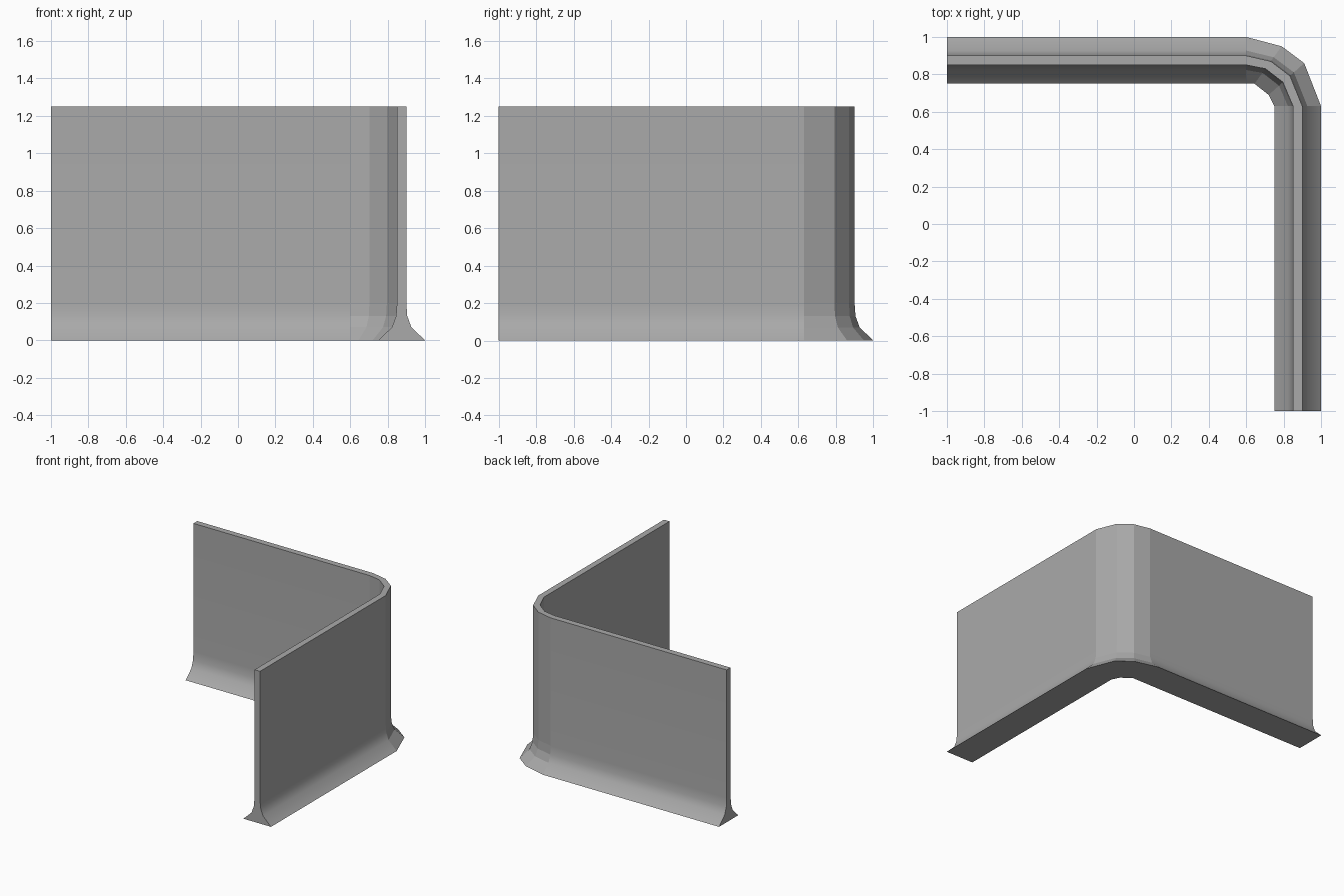
import bpy
import bmesh
from mathutils import Vector

cube = bpy.data.objects.get("Cube")
if cube:
    bpy.data.objects.remove(cube)

# Plain grey material
grey = bpy.data.materials.new("plain grey")
grey.use_nodes = True
colour = (0.4, 0.4, 0.4, 1.0)
grey.diffuse_color = colour
grey.node_tree.nodes["Principled BSDF"].inputs["Base Color"].default_value = colour

# Centre line of the wall: (position, outward direction)
path = [
    ((-1.0, 0.875), (0, 1)),
    ((0.6, 0.875), (0, 1)),
    ((0.717, 0.85), (0.58, 0.8)),
    ((0.815, 0.775), (0.76, 0.68)),
    ((0.875, 0.63), (1, 0)),
    ((0.875, -1.0), (1, 0)),
]
# Half of the cross-section: (half width, height), flared foot to top edge
half = [(0.125, 0), (0.052, 0.07), (0.03, 0.13), (0.025, 0.2), (0.025, 1.25)]
section = half + [(-w, z) for w, z in reversed(half)]
count = len(section)
top = len(half) - 1

# Sweep the cross-section along the path
bm = bmesh.new()
rings = []
for place, out in path:
    ring = []
    for w, z in section:
        p = Vector(place) + Vector(out) * w
        ring.append(bm.verts.new((p.x, p.y, z)))
    rings.append(ring)

for i in range(len(rings) - 1):
    a, b = rings[i], rings[i + 1]
    straight = i in (0, len(rings) - 2)
    for j in range(count):
        k = (j + 1) % count
        face = bm.faces.new((a[j], a[k], b[k], b[j]))
        # Straight runs have a soft foot; corner facets, top and underside are flat
        face.smooth = straight and j not in (top, count - 1)

# Closed ends
bm.faces.new(rings[0])
bm.faces.new(rings[-1])
bmesh.ops.recalc_face_normals(bm, faces=bm.faces)

mesh = bpy.data.meshes.new("corner_wall")
bm.to_mesh(mesh)
bm.free()
mesh.materials.append(grey)
wall = bpy.data.objects.new("corner_wall", mesh)
bpy.context.collection.objects.link(wall)
